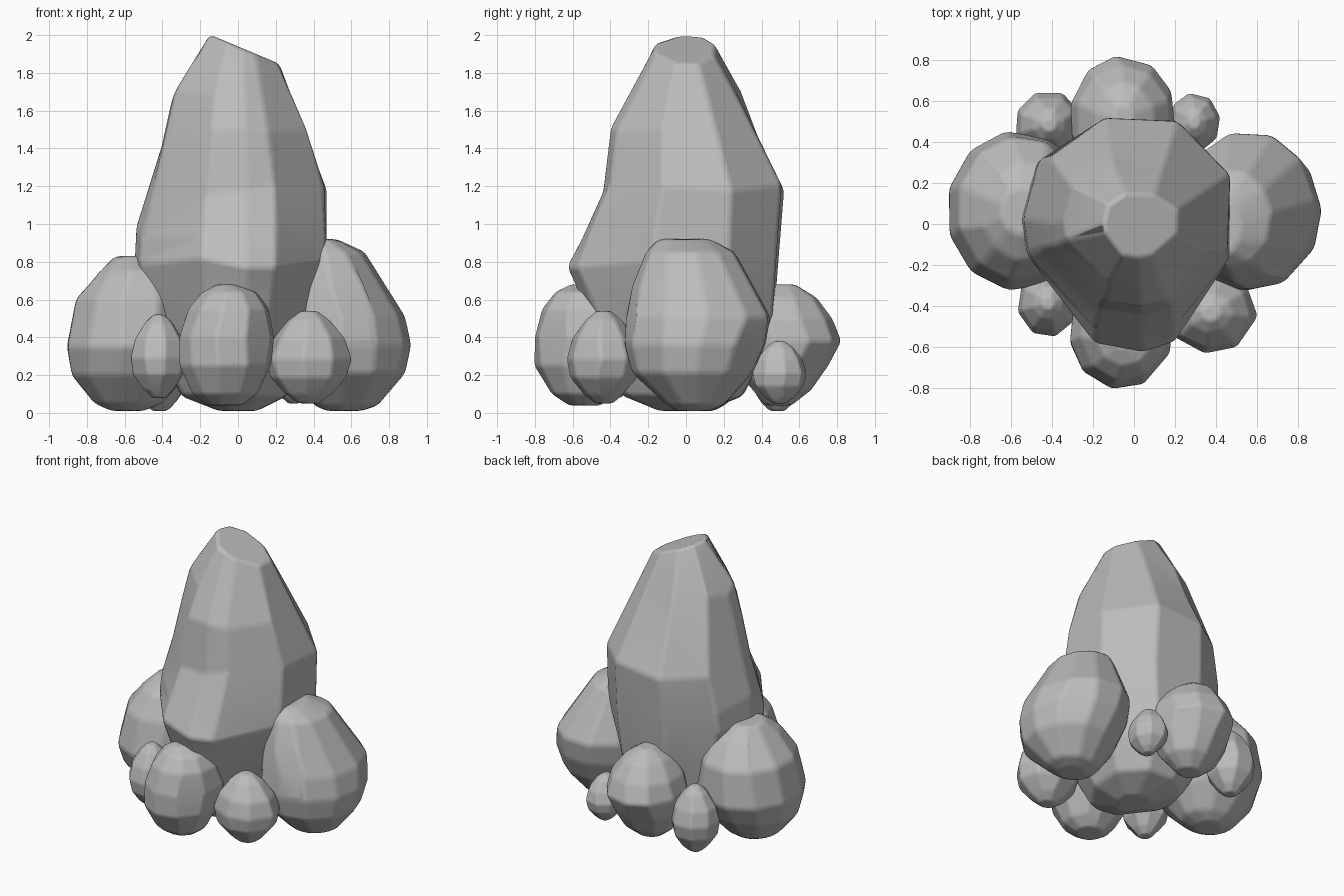
import bpy, bmesh, math, random

cube = bpy.data.objects.get("Cube")
if cube:
    bpy.data.objects.remove(cube)

stone = bpy.data.materials.new("grey_stone")
stone.use_nodes = True
GREY = (0.5, 0.5, 0.5, 1)
stone.diffuse_color = GREY
bsdf = next(n for n in stone.node_tree.nodes if n.type == 'BSDF_PRINCIPLED')
bsdf.inputs["Base Color"].default_value = GREY
bsdf.inputs["Roughness"].default_value = 0.9


def finish(name, bm, wear):
    """Turn a bmesh into a smooth-shaded stone with worn edges."""
    bmesh.ops.recalc_face_normals(bm, faces=bm.faces)
    mesh = bpy.data.meshes.new(name)
    bm.to_mesh(mesh)
    bm.free()
    mesh.materials.append(stone)
    mesh.shade_smooth()
    obj = bpy.data.objects.new(name, mesh)
    bpy.context.collection.objects.link(obj)
    bevel = obj.modifiers.new("worn_edges", 'BEVEL')
    bevel.width = wear
    bevel.segments = 2
    bevel.limit_method = 'ANGLE'
    bevel.angle_limit = math.radians(12)
    bevel.harden_normals = True


def join_loops(bm, loops, flatness):
    """Skin a stack of vertex loops and merge nearly flat neighbours."""
    for a, b in zip(loops, loops[1:]):
        for i in range(len(a)):
            j = (i + 1) % len(a)
            bm.faces.new((a[i], a[j], b[j], b[i]))
    bm.faces.new(loops[0])
    bm.faces.new(loops[-1])
    bmesh.ops.triangulate(bm, faces=bm.faces)
    bmesh.ops.dissolve_limit(bm, angle_limit=math.radians(flatness),
                             verts=bm.verts, edges=bm.edges)


def spire(name, plan, rings, top_tilt):
    """Tall rock: one uneven plan outline lofted through rings of changing size."""
    rng = random.Random(4)
    bm = bmesh.new()
    loops = []
    for z, x0, x1, y0, y1 in rings:
        is_top = z == rings[-1][0]
        loop = []
        for px, py in plan:
            x = px * (x1 if px > 0 else -x0)
            y = py * (y1 if py > 0 else -y0)
            dz = -top_tilt * x if is_top else rng.uniform(-0.04, 0.04) * min(1, z)
            loop.append(bm.verts.new((x, y, z + dz)))
        loops.append(loop)
    join_loops(bm, loops, 7)
    finish(name, bm, 0.03)


def boulder(name, rings, seed, sides=10):
    """Rounded rock: jittered oval rings, each fitted to its own x and y limits."""
    rng = random.Random(seed)
    turn = rng.random()
    bm = bmesh.new()
    loops = []
    for z, x0, x1, y0, y1 in rings:
        loop = []
        for i in range(sides):
            a = math.tau * (i + turn + rng.uniform(-0.12, 0.12)) / sides
            x = (x0 + x1) / 2 + (x1 - x0) * 0.515 * math.cos(a)
            y = (y0 + y1) / 2 + (y1 - y0) * 0.515 * math.sin(a)
            loop.append(bm.verts.new((x, y, z)))
        loops.append(loop)
    join_loops(bm, loops, 10)
    finish(name, bm, 0.025)


def pebble(name, lo, hi, seed):
    """Small egg-shaped boulder filling the box from lo to hi."""
    mid = [(a + b) / 2 for a, b in zip(lo, hi)]
    rx, ry, height = [b - a for a, b in zip(lo, hi)]
    rings = []
    for t, s in [(0, 0.25), (0.1, 0.55), (0.28, 0.9), (0.48, 1), (0.7, 0.85),
                 (0.9, 0.5), (1, 0.2)]:
        dx, dy = rx * s / 2, ry * s / 2
        rings.append((lo[2] + height * t, mid[0] - dx, mid[0] + dx, mid[1] - dy, mid[1] + dy))
    boulder(name, rings, seed, 8)


# Central tall rock: plan outline, then height with x and y limits
outline = [(1, 0.46), (0.45, 0.97), (-0.3, 1), (-0.86, 0.62), (-1, 0.05),
           (-0.95, -0.25), (-0.35, -0.93), (0.1, -1), (0.42, -0.92), (0.97, -0.3)]
spire("tall_rock", outline, [
    (0.01, -0.1, 0.1, -0.14, 0.1),
    (0.09, -0.3, 0.26, -0.34, 0.3),
    (0.3, -0.42, 0.36, -0.45, 0.42),
    (0.53, -0.48, 0.41, -0.52, 0.47),
    (0.8, -0.55, 0.47, -0.63, 0.49),
    (0.95, -0.54, 0.48, -0.55, 0.5),
    (1.19, -0.48, 0.47, -0.44, 0.52),
    (1.47, -0.4, 0.38, -0.4, 0.39),
    (1.67, -0.35, 0.3, -0.31, 0.29),
    (1.94, -0.15, 0.22, -0.17, 0.15)], 0.42)

# Large side boulders
boulder("left_boulder", [
    (0.01, 0.47, 0.65, -0.05, 0.12),
    (0.04, 0.4, 0.74, -0.1, 0.2),
    (0.21, 0.28, 0.88, -0.28, 0.35),
    (0.36, 0.23, 0.91, -0.32, 0.42),
    (0.51, 0.23, 0.88, -0.31, 0.45),
    (0.67, 0.25, 0.79, -0.28, 0.37),
    (0.85, 0.28, 0.67, -0.21, 0.26),
    (0.92, 0.35, 0.52, -0.15, 0.13)], 1, 11)
boulder("right_boulder", [
    (0.01, -0.67, -0.5, -0.03, 0.15),
    (0.05, -0.76, -0.4, -0.1, 0.22),
    (0.2, -0.88, -0.28, -0.25, 0.36),
    (0.35, -0.91, -0.23, -0.32, 0.45),
    (0.6, -0.86, -0.25, -0.27, 0.42),
    (0.75, -0.74, -0.32, -0.18, 0.3),
    (0.83, -0.65, -0.45, -0.05, 0.18)], 2, 11)

# Medium boulders
boulder("front_boulder", [
    (0.04, -0.16, 0.02, -0.62, -0.45),
    (0.1, -0.24, 0.1, -0.71, -0.38),
    (0.25, -0.31, 0.17, -0.8, -0.25),
    (0.4, -0.31, 0.19, -0.8, -0.22),
    (0.55, -0.26, 0.16, -0.76, -0.28),
    (0.64, -0.19, 0.1, -0.69, -0.38),
    (0.68, -0.11, -0.02, -0.61, -0.5)], 3)
boulder("back_boulder", [
    (0.04, -0.14, 0.02, 0.42, 0.56),
    (0.12, -0.24, 0.12, 0.35, 0.66),
    (0.25, -0.3, 0.18, 0.25, 0.75),
    (0.38, -0.31, 0.2, 0.22, 0.82),
    (0.5, -0.28, 0.18, 0.25, 0.77),
    (0.61, -0.2, 0.1, 0.32, 0.69),
    (0.68, -0.1, 0, 0.44, 0.58)], 5)

# Small corner stones
pebble("front_left_stone", (0.15, -0.63, 0.05), (0.6, -0.24, 0.54), 6)
pebble("front_right_stone", (-0.57, -0.55, 0.08), (-0.27, -0.22, 0.52), 7)
pebble("back_left_stone", (0.17, 0.35, 0.05), (0.42, 0.64, 0.38), 8)
pebble("back_right_stone", (-0.58, 0.32, 0.01), (-0.25, 0.65, 0.48), 9)
